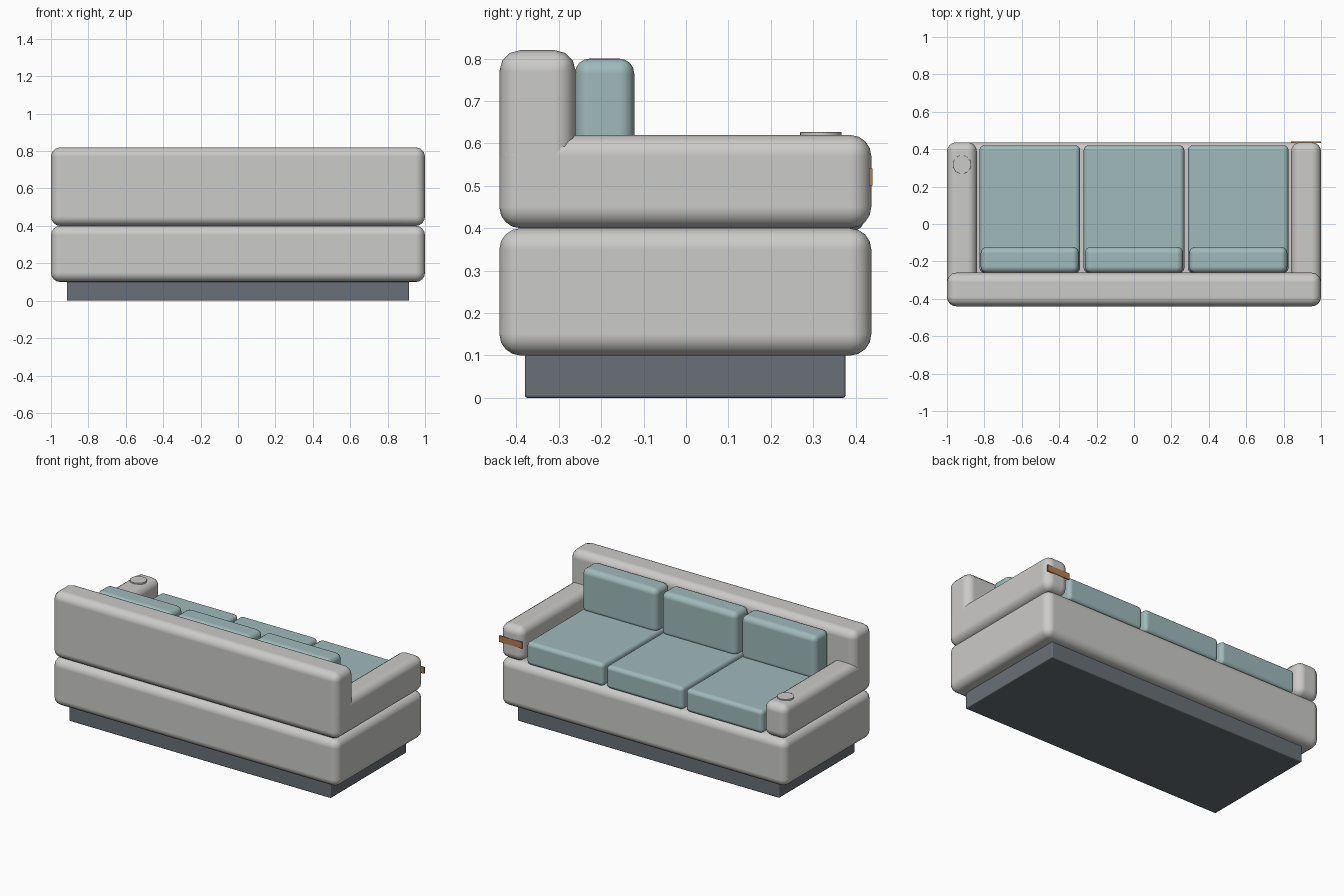
import bpy
import bmesh
import math
from mathutils import Matrix, Vector

default = bpy.data.objects.get("Cube")
if default:
    bpy.data.objects.remove(default, do_unlink=True)


def material(name, rgb):
    mat = bpy.data.materials.new(name)
    mat.use_nodes = True
    mat.diffuse_color = (*rgb, 1)
    mat.node_tree.nodes["Principled BSDF"].inputs["Base Color"].default_value = (*rgb, 1)
    return mat


grey = material("light grey fabric", (0.60, 0.595, 0.58))
teal = material("teal fabric", (0.35, 0.49, 0.50))
slate = material("slate plinth", (0.14, 0.16, 0.185))
tan = material("tan leather", (0.45, 0.21, 0.09))


def finish(name, bm, mat, bevel, segments):
    mesh = bpy.data.meshes.new(name)
    bm.to_mesh(mesh)
    bm.free()
    mesh.materials.append(mat)
    obj = bpy.data.objects.new(name, mesh)
    bpy.context.collection.objects.link(obj)
    if bevel:
        for poly in mesh.polygons:
            poly.use_smooth = True
        mod = obj.modifiers.new("rounding", "BEVEL")
        mod.width = bevel
        mod.segments = segments
        mod.limit_method = "ANGLE"
        mod.harden_normals = True
    return obj


def box(name, x, y, z, mat, bevel=0, segments=4):
    """Rounded box from its (min, max) range on each axis."""
    bm = bmesh.new()
    bmesh.ops.create_cube(bm, size=1)
    low, high = (Vector(v) for v in zip(x, y, z))
    size = Matrix.Diagonal((*(high - low), 1))
    bm.transform(Matrix.Translation((low + high) / 2) @ size)
    return finish(name, bm, mat, bevel, segments)


# Plinth, base and backrest
back, front = -0.44, 0.437
box("plinth", (-0.915, 0.915), (-0.38, 0.376), (0, 0.11), slate, 0.006, 2)
box("base", (-1, 1), (back, front), (0.10, 0.40), grey, 0.05)
box("backrest", (-1, 1), (back, -0.26), (0.40, 0.82), grey, 0.05, 3)

# Arms run the full depth and merge into the backrest
box("left_arm", (0.84, 1), (back, front), (0.40, 0.62), grey, 0.05)
box("right_arm", (-1, -0.84), (back, front), (0.40, 0.62), grey, 0.05)

# Three seat cushions, each with a back cushion
for side, cx in (("right", -0.557), ("middle", 0), ("left", 0.557)):
    box(side + "_seat_cushion", (cx - 0.269, cx + 0.269), (-0.26, 0.42),
        (0.395, 0.54), teal, 0.025)
    box(side + "_back_cushion", (cx - 0.263, cx + 0.263), (-0.262, -0.122),
        (0.52, 0.80), teal, 0.035)

# Round control disc on the right arm
bm = bmesh.new()
bmesh.ops.create_cone(bm, cap_ends=True, segments=32, radius1=0.049,
                      radius2=0.049, depth=0.012,
                      matrix=Matrix.Translation((-0.92, 0.318, 0.621)))
finish("arm_disc", bm, grey, 0.002, 2)

# Leather strip on the front of the left arm
box("leather_strip", (0.84, 1), (0.432, 0.44), (0.501, 0.541), tan)
